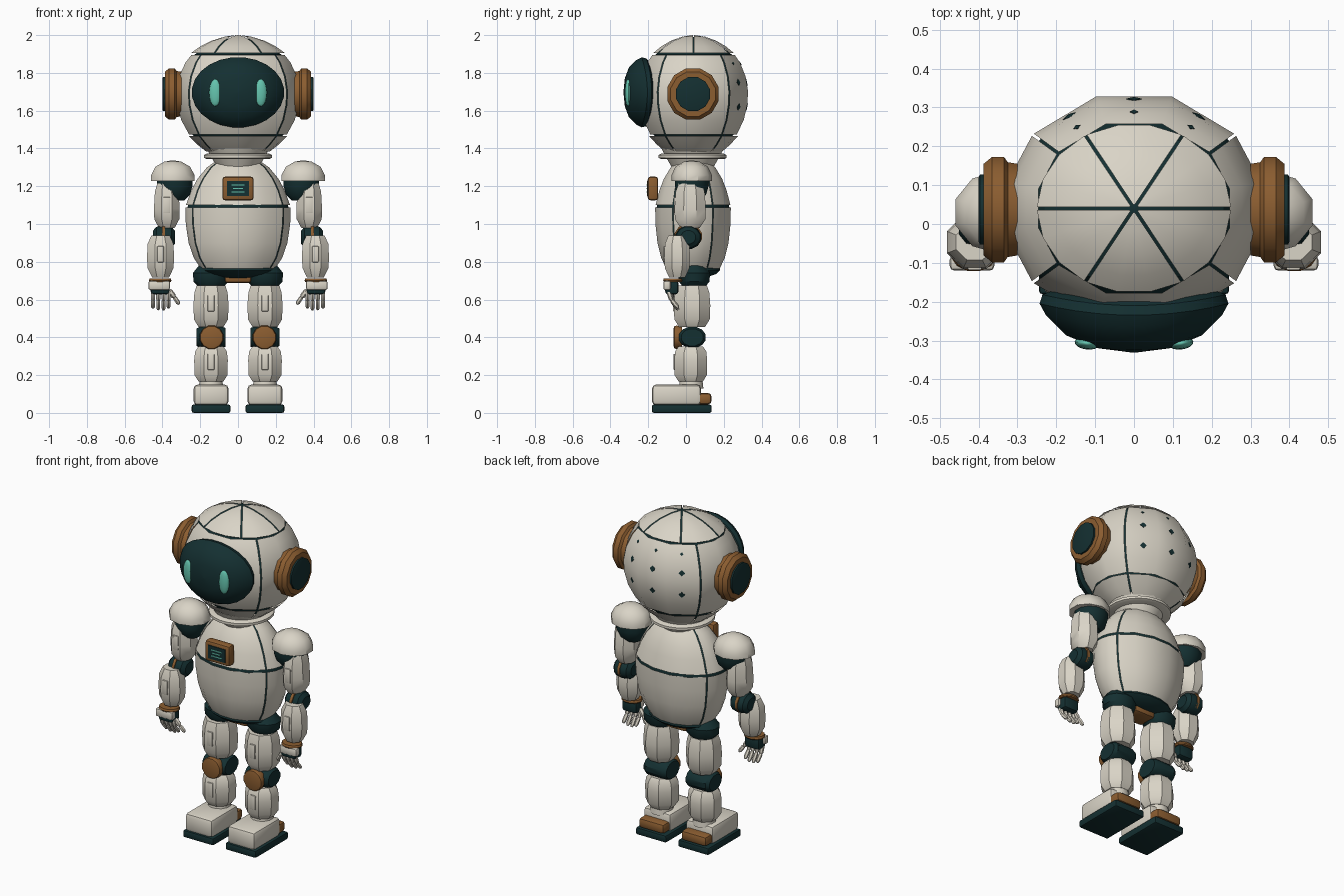
import bpy, bmesh, math
from mathutils import Matrix, Vector

if "Cube" in bpy.data.objects:
    bpy.data.objects.remove(bpy.data.objects["Cube"])

def material(name, rgb):
    m = bpy.data.materials.new(name)
    m.diffuse_color = (*rgb, 1)
    m.use_nodes = True
    m.node_tree.nodes["Principled BSDF"].inputs["Base Color"].default_value = m.diffuse_color
    return m

WHITE = material("warm white", (0.70, 0.66, 0.57))
DARK = material("dark teal", (0.007, 0.029, 0.031))
BROWN = material("copper brown", (0.26, 0.11, 0.03))
GLOW = material("mint glow", (0.13, 0.56, 0.43))
TO_X = Matrix.Rotation(math.pi / 2, 4, 'Y')
TO_FRONT = Matrix.Rotation(math.pi / 2, 4, 'X')
CY = 0.04  # depth centre of the head

def add(name, bm, mat, mirror=False, angle=35):
    bmesh.ops.recalc_face_normals(bm, faces=bm.faces)
    me = bpy.data.meshes.new(name)
    bm.to_mesh(me)
    bm.free()
    me.materials.append(mat)
    me.shade_smooth()
    me.set_sharp_from_angle(angle=math.radians(angle))
    ob = bpy.data.objects.new(name, me)
    bpy.context.collection.objects.link(ob)
    if mirror:
        ob.modifiers.new("mirror", 'MIRROR')
    return ob

def lathe(name, prof, n, loc, mat, sx=1, sy=1, m=None, mirror=False, angle=35, warp=None):
    """Closed turned part; prof is (radius, height) with flats facing the axes."""
    bm = bmesh.new()
    rings = []
    k = 1 / math.cos(math.pi / n)
    for r, h in prof:
        ring = []
        for i in range(n):
            a = 2 * math.pi * (i + 0.5) / n
            ring.append(bm.verts.new((r * k * sx * math.cos(a), r * k * sy * math.sin(a), h)))
        rings.append(ring)
    for a, b in zip(rings, rings[1:]):
        for i in range(n):
            j = (i + 1) % n
            bm.faces.new((a[i], a[j], b[j], b[i]))
    bm.faces.new(rings[0])
    bm.faces.new(rings[-1])
    bm.transform(Matrix.Translation(loc) @ (m or Matrix()))
    if warp:
        for v in bm.verts:
            v.co = warp(v.co)
    return add(name, bm, mat, mirror, angle)

def box(name, loc, size, mat, bevel=0.0, mirror=False):
    bm = bmesh.new()
    bmesh.ops.create_cube(bm, size=1, matrix=Matrix.Translation(loc) @ Matrix.Diagonal((*size, 1)))
    if bevel:
        bmesh.ops.bevel(bm, geom=bm.edges[:], offset=bevel, segments=2, profile=0.5, affect='EDGES')
    return add(name, bm, mat, mirror)

def rod(name, a, b, r, mat):
    d = Vector(b) - Vector(a)
    L = d.length
    lathe(name, [(r * .6, 0), (r, L * .15), (r, L * .8), (r * .5, L)], 6, a, mat,
          m=d.to_track_quat('Z', 'Y').to_matrix().to_4x4(), mirror=True)

def shell(name, prof, cuts, segs, sy, cy, gap=0.004):
    """Curved panels between the cut angles, leaving narrow slits."""
    bm = bmesh.new()
    for k, a0 in enumerate(cuts):
        a1 = cuts[(k + 1) % len(cuts)]
        if a1 <= a0:
            a1 += 360
        rows = []
        for r, z in prof:
            g = min(gap / r, 0.4)
            lo, hi = math.radians(a0) + g, math.radians(a1) - g
            rows.append([bm.verts.new((r * math.cos(t), cy + r * sy * math.sin(t), z))
                         for t in (lo + (hi - lo) * i / segs for i in range(segs + 1))])
        for p, q in zip(rows, rows[1:]):
            for i in range(segs):
                bm.faces.new((p[i], p[i + 1], q[i + 1], q[i]))
    return add(name, bm, WHITE, angle=40)

# Head: dark core under three bands of panels
bowl = [(.17, 1.385), (.215, 1.42), (.262, 1.466)]
band = [(.265, 1.473), (.308, 1.55), (.33, 1.63), (.335, 1.70), (.32, 1.78), (.285, 1.855), (.252, 1.896)]
lid = [(.25, 1.904), (.20, 1.94), (.14, 1.97), (.07, 1.992), (.012, 2.0)]
corners = [39, 141, 219, 321]
shell("head_bowl", bowl, corners, 4, .9, CY)
shell("head_band", band, corners, 3, .9, CY)
shell("head_lid", lid, [0, 60, 120, 180, 240, 300], 3, .87, CY)
lathe("head_core", [(max(r - .02, .004), 1.69 + (z - 1.69) * .965) for r, z in bowl + band + lid],
      36, (0, CY, 0), DARK, sy=.88)

# Vents on the back of the head
def head_radius(z):
    for (r0, z0), (r1, z1) in zip(band, band[1:]):
        if z0 <= z <= z1:
            return r0 + (r1 - r0) * (z - z0) / (z1 - z0)

for z, size in ((1.62, .019), (1.75, .019), (1.85, .010)):
    for x, y in ((-.17, .243), (0, .288), (.17, .243)):
        k = head_radius(z) / .335
        nrm = Vector((x * .8, y, (z - 1.68) * 1.0))
        turn = nrm.to_track_quat('Z', 'Y').to_matrix().to_4x4() @ Matrix.Rotation(math.pi / 4, 4, 'Z')
        lathe("head_vent", [(size * .7, -.006), (size * .7, .003)], 4,
              (x * k, CY + y * k, z), DARK, m=turn)

# Visor curved around the face, and eyes
lathe("visor", [(.8, .185), (.97, .21), (1, .235), (.93, .262), (.72, .302), (.4, .324), (.02, .331)], 24,
      (0, 0, 1.697), DARK, sx=.243, sy=.185, m=TO_FRONT,
      warp=lambda c: Vector((c.x, c.y + .03 * (c.x / .243) ** 2, c.z)))
bm = bmesh.new()
bmesh.ops.create_uvsphere(bm, u_segments=16, v_segments=10, radius=1,
                          matrix=Matrix.Translation((.121, -.307, 1.695)) @ Matrix.Rotation(.12, 4, 'Z')
                          @ Matrix.Diagonal((.032, .016, .072, 1)))
add("eye", bm, GLOW, True)

# Ears
lathe("ear_ring", [(.118, .30), (.122, .325), (.136, .335), (.136, .365), (.118, .387)], 12,
      (0, .037, 1.688), BROWN, m=TO_X, mirror=True)
lathe("ear_disc", [(.09, .38), (.09, .397), (.082, .4)], 12, (0, .037, 1.688), DARK, m=TO_X, mirror=True)

# Neck
lathe("neck_ring", [(.165, 1.343), (.18, 1.35), (.18, 1.365), (.165, 1.373)], 24, (0, .035, 0), WHITE)
lathe("neck", [(.11, 1.3), (.15, 1.37), (.165, 1.40)], 24, (0, .035, 0), WHITE)

# Torso: dark core under two bands of panels
low = [(.195, .76), (.235, .82), (.263, .90), (.278, 1.0), (.28, 1.088)]
high = [(.277, 1.101), (.248, 1.18), (.215, 1.24), (.165, 1.30), (.11, 1.338)]
seams = [31, 149, 211, 329]
shell("lower_torso", low, seams, 5, .73, .037)
shell("upper_torso", high, seams, 5, .73, .037)
lathe("torso_core", [(r - .013, z) for r, z in low + high], 36, (0, .037, 0), DARK, sy=.72)

# Chest badge
box("badge_frame", (0, -.175, 1.188), (.165, .055, .125), BROWN, .014)
box("badge_screen", (0, -.203, 1.188), (.115, .008, .08), DARK)
for dz, w in ((.018, .07), (0, .055), (-.018, .07)):
    box("badge_line", (0, -.208, 1.188 + dz), (w, .004, .006), GLOW)

# Pelvis and hips
lathe("pelvis", [(.09, .715), (.17, .735), (.2, .755), (.19, .785)], 16, (0, .037, 0), DARK, sy=.72)
box("crotch_block", (0, .04, .712), (.14, .12, .05), BROWN, .016)
lathe("hip", [(.065, .665), (.092, .695), (.096, .74), (.06, .785)], 12, (.143, .043, 0), DARK,
      sy=.88, mirror=True)

# Legs
lathe("thigh", [(.066, .455), (.09, .495), (.093, .57), (.088, .635), (.076, .675)], 8, (.143, .032, 0),
      WHITE, sy=1.04, mirror=True)
lathe("knee", [(.055, -.078), (.055, -.078), (.062, -.06), (.062, .06), (.05, .078)], 12, (.143, .033, .40),
      DARK, sx=.9, sy=1.15, m=TO_X, mirror=True)
lathe("knee_cap", [(.058, .02), (.062, .05), (.058, .062), (.045, .066)], 12, (.14, 0, .40), BROWN,
      m=TO_FRONT, mirror=True)
lathe("shin", [(.065, .165), (.087, .20), (.089, .28), (.084, .325), (.066, .352)], 8, (.143, .025, 0),
      WHITE, sy=.98, mirror=True)
lathe("ankle", [(.065, .13), (.06, .175)], 12, (.143, .027, 0), WHITE, mirror=True)

# Feet
box("foot", (.1425, -.05, .095), (.185, .26, .11), WHITE, .022, True)
box("sole", (.1425, -.0225, .022), (.205, .317, .044), DARK, .01, True)
box("heel", (.1425, .08, .075), (.17, .11, .06), BROWN, .018, True)

# Shoulders and arms
lathe("shoulder_cap", [(.115, 1.228), (.115, 1.258), (.092, 1.303), (.045, 1.33), (.01, 1.336)], 10,
      (.345, .03, 0), WHITE, sy=.89, mirror=True)
lathe("shoulder_joint", [(.05, 1.125), (.08, 1.155), (.094, 1.20), (.094, 1.24)], 12, (.335, .03, 0),
      DARK, sy=.95, mirror=True)
lathe("upper_arm", [(.042, .98), (.066, 1.025), (.068, 1.08), (.063, 1.17), (.05, 1.215)], 8,
      (.377, .022, 0), WHITE, sy=1.22, mirror=True)
lathe("elbow", [(.035, -.058), (.055, -.04), (.062, 0), (.055, .04), (.035, .058)], 12,
      (.392, .012, .93), DARK, sy=1.12, m=TO_X, mirror=True)
lathe("elbow_band", [(.064, -.008), (.064, .008)], 12, (.395, .012, .935), BROWN, sy=1.12,
      m=TO_X, mirror=True)
lathe("forearm", [(.045, .718), (.068, .765), (.072, .82), (.068, .895), (.048, .94)], 8,
      (.41, -.047, 0), WHITE, sy=.95, mirror=True)

# Small clips on the front of the limbs
for x, y, z in ((.143, -.063, .58), (.143, -.06, .27), (.377, -.058, 1.10), (.41, -.113, .84)):
    box("limb_clip", (x, y, z), (.036, .012, .085), WHITE, .004, True)

# Hands
lathe("wrist_band", [(.056, .694), (.06, .70), (.056, .712)], 12, (.412, -.07, 0), BROWN,
      sy=.85, mirror=True)
box("palm", (.412, -.075, .665), (.1, .07, .075), DARK, .015, True)
box("hand_plate", (.417, -.1, .675), (.115, .04, .05), WHITE, .012, True)
for x, tip in ((.45, .555), (.422, .546), (.394, .545), (.368, .556)):
    rod("finger_base", (x, -.095, .65), (x, -.075, .592), .011, WHITE)
    rod("finger_tip", (x, -.077, .598), (x, -.04, tip), .010, WHITE)
rod("thumb_base", (.365, -.08, .65), (.335, -.075, .61), .012, WHITE)
rod("thumb_tip", (.338, -.075, .615), (.312, -.065, .575), .010, WHITE)
